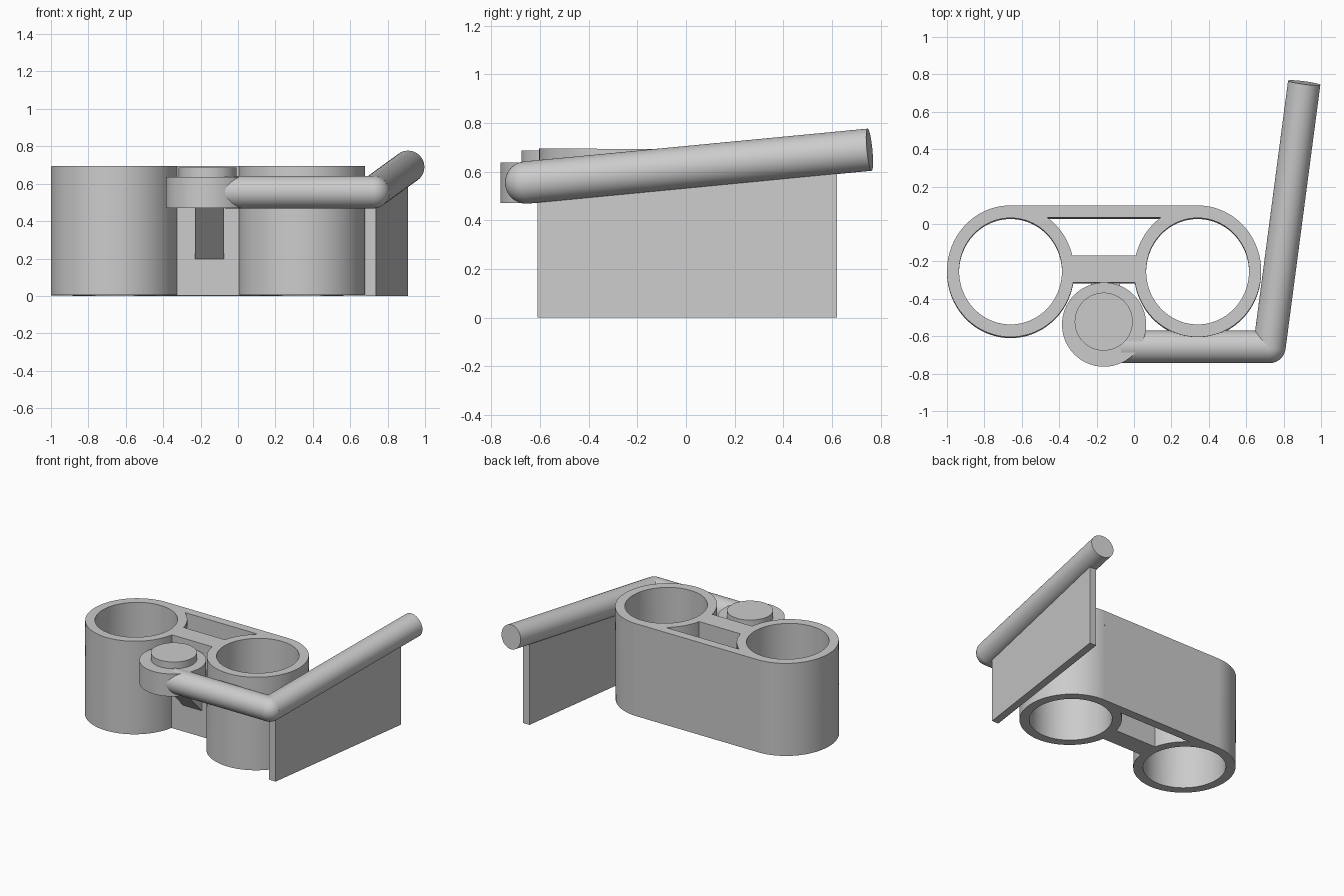
import bpy, bmesh, math
from mathutils import Vector, Matrix

cube = bpy.data.objects.get("Cube")
if cube:
    bpy.data.objects.remove(cube, do_unlink=True)

grey = bpy.data.materials.new("light grey")
grey.use_nodes = True
colour = (0.6, 0.6, 0.6, 1)
grey.diffuse_color = colour
grey.node_tree.nodes["Principled BSDF"].inputs["Base Color"].default_value = colour

SIDES = 96
BODY_HEIGHT = 0.69
BODY_Y = -0.258
BODY_TILT = -0.008


def finish(name, bm, smooth=True):
    bmesh.ops.recalc_face_normals(bm, faces=bm.faces)
    mesh = bpy.data.meshes.new(name)
    bm.to_mesh(mesh)
    bm.free()
    mesh.materials.append(grey)
    obj = bpy.data.objects.new(name, mesh)
    bpy.context.collection.objects.link(obj)
    if smooth:
        bpy.ops.object.select_all(action='DESELECT')
        obj.select_set(True)
        bpy.context.view_layer.objects.active = obj
        bpy.ops.object.shade_smooth_by_angle(angle=math.radians(35))
    return obj


def prism(name, outline, direction):
    """Closed solid made by sweeping a flat outline along a direction."""
    bm = bmesh.new()
    face = bm.faces.new([bm.verts.new(p) for p in outline])
    swept = bmesh.ops.extrude_face_region(bm, geom=[face], use_keep_orig=True)
    verts = [g for g in swept["geom"] if isinstance(g, bmesh.types.BMVert)]
    bmesh.ops.translate(bm, verts=verts, vec=direction)
    return finish(name, bm, smooth=False)


def rod(name, start, end, radius):
    start, end = Vector(start), Vector(end)
    axis = end - start
    bm = bmesh.new()
    bmesh.ops.create_cone(bm, cap_ends=True, segments=SIDES, radius1=radius,
                          radius2=radius, depth=axis.length)
    turn = axis.to_track_quat('Z', 'Y').to_matrix().to_4x4()
    bm.transform(Matrix.Translation((start + end) / 2) @ turn)
    return finish(name, bm)


def tube(name, x, outer, inner, height):
    """Open tube, spun from its wall section."""
    bm = bmesh.new()
    section = [(inner, 0), (outer, 0), (outer, height), (inner, height)]
    verts = [bm.verts.new((r, 0, z)) for r, z in section]
    edges = [bm.edges.new((verts[i], verts[i - 1])) for i in range(4)]
    bmesh.ops.spin(bm, geom=verts + edges, cent=(0, 0, 0), axis=(0, 0, 1),
                   angle=math.tau, steps=SIDES, use_merge=True)
    bmesh.ops.remove_doubles(bm, verts=bm.verts, dist=0.0001)
    bm.transform(Matrix.Translation((x, 0, 0)) @ Matrix.Diagonal((1, 1.035, 1, 1)))
    return finish(name, bm)


def wall(name, x0, x1, y0, y1):
    outline = [(x0, y0, 0), (x1, y0, 0), (x1, y1, 0), (x0, y1, 0)]
    return prism(name, outline, (0, 0, BODY_HEIGHT))


# Twin open tubes joined by a back wall and a centre web, leaning slightly
body = [
    tube("right_tube", -0.66, 0.34, 0.275, BODY_HEIGHT),
    tube("left_tube", 0.34, 0.34, 0.275, BODY_HEIGHT),
    wall("back_wall", -0.66, 0.34, 0.286, 0.352),
    wall("centre_web", -0.36, 0.04, -0.06, 0.084),
]
for part in body:
    part.location = (0, BODY_Y, 0.003)
    part.rotation_euler.x = BODY_TILT

# Round hub with a raised knob, carried by a sloping bracket
rod("hub", (-0.16, -0.538, 0.47), (-0.16, -0.538, 0.637), 0.225)
rod("hub_knob", (-0.162, -0.522, 0.6), (-0.162, -0.522, 0.687), 0.155)
prism("hub_bracket",
      [(-0.23, -0.3, 0.18), (-0.23, -0.3, 0.48), (-0.23, -0.59, 0.48)],
      (0.155, 0, 0))

# Bent handle with a rounded elbow
elbow = Vector((0.724, -0.657, 0.555))
tip = Vector((0.91, 0.755, 0.69))
radius = 0.087
rod("handle_front_arm", (-0.07, elbow.y, elbow.z), elbow, radius)
rod("handle_side_arm", elbow, tip, radius)
bm = bmesh.new()
bmesh.ops.create_uvsphere(bm, u_segments=48, v_segments=24, radius=radius)
bm.transform(Matrix.Translation(elbow))
finish("handle_elbow", bm)

# Thin panel hanging below the side arm
panel = [(0.682, -0.61, 0), (0.682, -0.61, 0.56),
         (0.853, 0.62, 0.677), (0.853, 0.62, 0)]
prism("side_panel", panel, (0.055, 0, 0))
